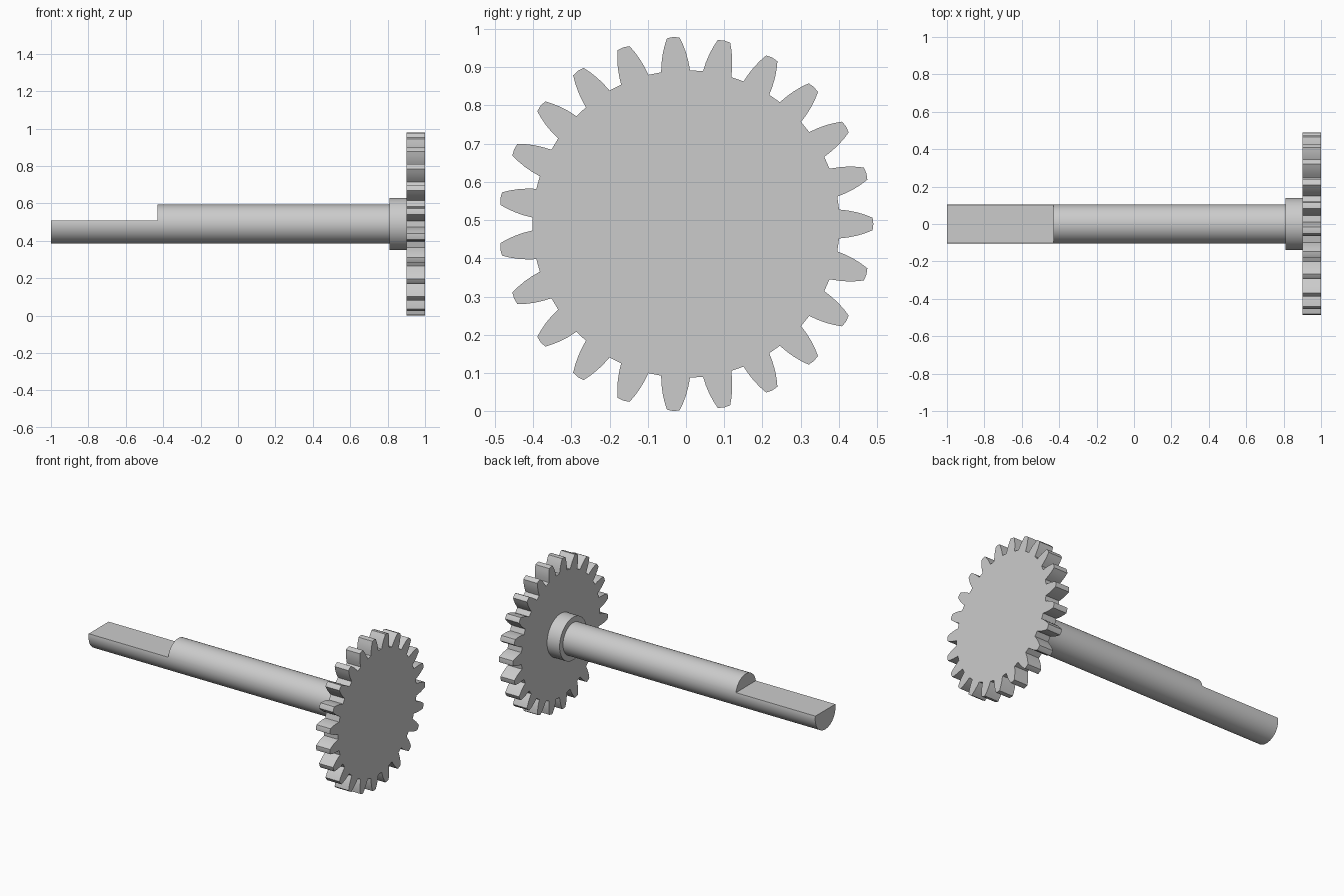
import bpy, bmesh, math

if "Cube" in bpy.data.objects:
    bpy.data.objects.remove(bpy.data.objects["Cube"])

CZ = 0.49          # height of the shaft axis
R_SHAFT = 0.104
FLAT = 0.02        # height of the flat above the axis
TEETH = 23

grey = bpy.data.materials.new("light_grey")
grey.diffuse_color = (0.6, 0.6, 0.6, 1)
grey.use_nodes = True
grey.node_tree.nodes["Principled BSDF"].inputs["Base Color"].default_value = grey.diffuse_color


def arc(r, a0, a1, n):
    return [(r * math.cos(a0 + (a1 - a0) * i / n),
             r * math.sin(a0 + (a1 - a0) * i / n)) for i in range(n + 1)]


def add_face(bm, x, profile):
    return bm.faces.new([bm.verts.new((x, y, CZ + z)) for y, z in profile])


def add_prism(bm, profile, x0, x1, cap0=True, cap1=True):
    """Extrude a closed (y, z) profile along x."""
    a = [bm.verts.new((x0, y, CZ + z)) for y, z in profile]
    b = [bm.verts.new((x1, y, CZ + z)) for y, z in profile]
    n = len(profile)
    for i in range(n):
        j = (i + 1) % n
        bm.faces.new((a[i], a[j], b[j], b[i]))
    if cap0:
        bm.faces.new(a)
    if cap1:
        bm.faces.new(b)


def finish(bm, name):
    bmesh.ops.remove_doubles(bm, verts=bm.verts, dist=1e-5)
    bmesh.ops.recalc_face_normals(bm, faces=bm.faces)
    mesh = bpy.data.meshes.new(name)
    bm.to_mesh(mesh)
    bm.free()
    mesh.materials.append(grey)
    ob = bpy.data.objects.new(name, mesh)
    bpy.context.collection.objects.link(ob)
    bpy.ops.object.select_all(action='DESELECT')
    ob.select_set(True)
    bpy.context.view_layer.objects.active = ob
    bpy.ops.object.shade_smooth_by_angle(angle=math.radians(30))


# Shaft: D-shaped end, step face, then full round
a0 = math.asin(FLAT / R_SHAFT)
lower = arc(R_SHAFT, math.pi - a0, 2 * math.pi + a0, 36)
upper = arc(R_SHAFT, a0, math.pi - a0, 28)
bm = bmesh.new()
add_prism(bm, lower, -1.0, -0.43, cap1=False)
add_face(bm, -0.43, upper)
add_prism(bm, lower + upper[1:-1], -0.43, 0.815, cap0=False)
finish(bm, "shaft")

# Collar between shaft and gear
bm = bmesh.new()
add_prism(bm, arc(0.139, 0, 2 * math.pi, 64)[:-1], 0.81, 0.905)
finish(bm, "collar")

# Gear: one tooth outline (radius, half angle in degrees) repeated around
flank = [(0.402, 5.4), (0.425, 4.75), (0.447, 3.95), (0.468, 3.0), (0.488, 1.95)]
tooth = [(r, -a) for r, a in flank] + [(0.49, 0)] + [(r, a) for r, a in reversed(flank)]
outline = []
for k in range(TEETH):
    for r, a in tooth:
        t = 2 * math.pi * k / TEETH + math.radians(a)
        outline.append((r * math.cos(t), r * math.sin(t)))
bm = bmesh.new()
add_prism(bm, outline, 0.9, 1.0)
finish(bm, "gear")
